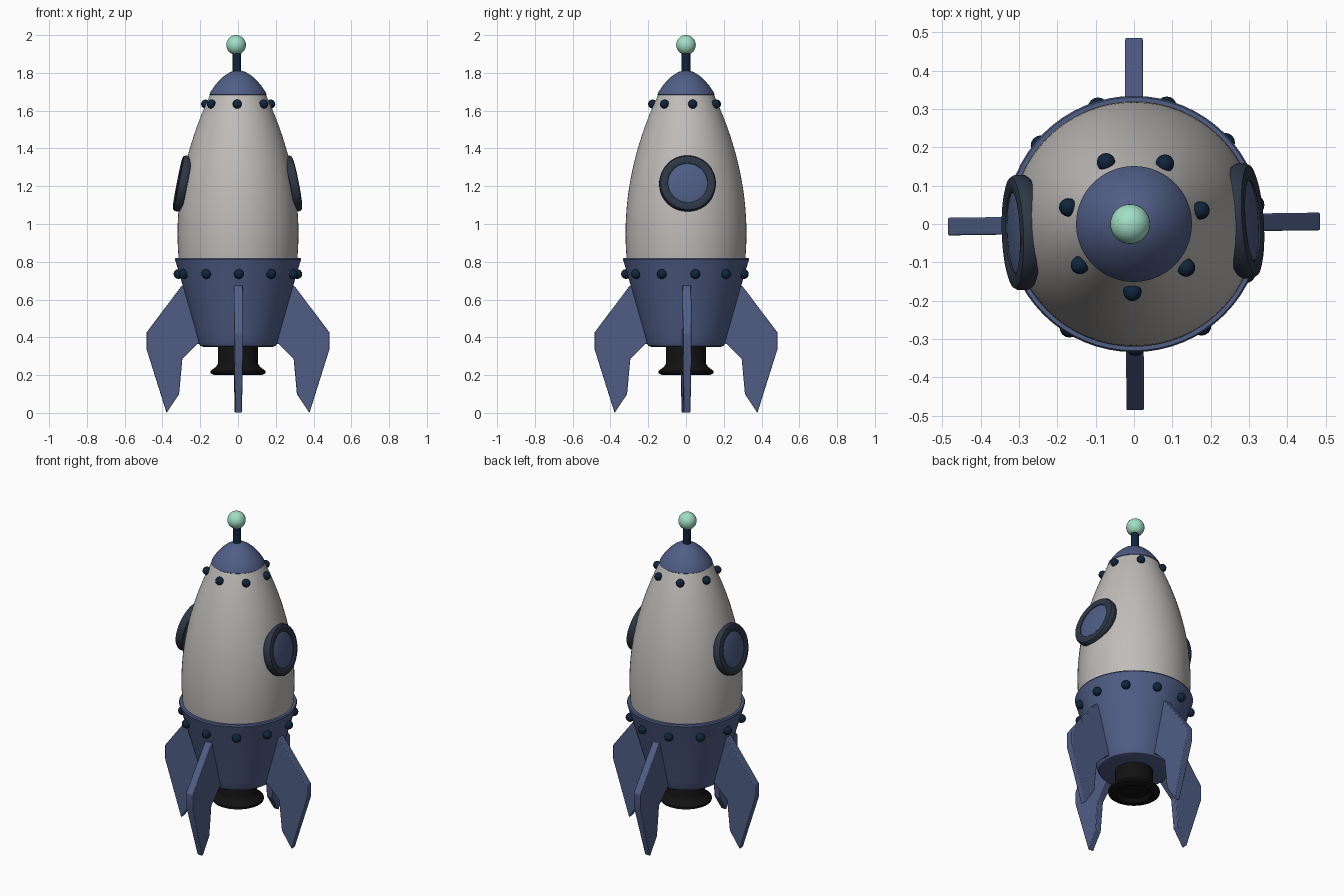
import bpy, bmesh, math
from mathutils import Vector, Matrix

if "Cube" in bpy.data.objects:
    bpy.data.objects.remove(bpy.data.objects["Cube"])


def material(name, rgb):
    m = bpy.data.materials.new(name)
    m.use_nodes = True
    m.diffuse_color = (*rgb, 1)
    bsdf = next(n for n in m.node_tree.nodes if n.type == 'BSDF_PRINCIPLED')
    bsdf.inputs["Base Color"].default_value = (*rgb, 1)
    return m


GREY = material("hull grey", (0.52, 0.50, 0.48))
BLUE = material("dusty blue", (0.08, 0.112, 0.24))
NAVY = material("dark navy", (0.005, 0.018, 0.045))
SLATE = material("dark slate", (0.026, 0.038, 0.06))
BLACK = material("soot black", (0.006, 0.006, 0.006))
MINT = material("mint green", (0.36, 0.74, 0.56))


def finish(name, bm, mat, matrix=Matrix(), angle=35):
    bmesh.ops.remove_doubles(bm, verts=bm.verts, dist=0.00001)
    bmesh.ops.recalc_face_normals(bm, faces=bm.faces)
    mesh = bpy.data.meshes.new(name)
    bm.to_mesh(mesh)
    bm.free()
    mesh.materials.append(mat)
    ob = bpy.data.objects.new(name, mesh)
    bpy.context.collection.objects.link(ob)
    ob.matrix_world = matrix
    bpy.ops.object.select_all(action='DESELECT')
    ob.select_set(True)
    bpy.context.view_layer.objects.active = ob
    bpy.ops.object.shade_smooth_by_angle(angle=math.radians(angle))
    return ob


def lathe(name, profile, mat, matrix=Matrix(), closed=False, steps=64, angle=35):
    """Turn a list of (radius, height) points around the z axis."""
    bm = bmesh.new()
    verts = [bm.verts.new((r, 0, z)) for r, z in profile]
    edges = [bm.edges.new(pair) for pair in zip(verts, verts[1:])]
    if closed:
        edges.append(bm.edges.new((verts[-1], verts[0])))
    bmesh.ops.spin(bm, geom=verts + edges, cent=(0, 0, 0), axis=(0, 0, 1),
                   angle=math.tau, steps=steps)
    return finish(name, bm, mat, matrix, angle)


def sphere(name, centre, radius, mat, segments=24):
    bm = bmesh.new()
    bmesh.ops.create_uvsphere(bm, u_segments=segments, v_segments=segments // 2, radius=radius)
    return finish(name, bm, mat, Matrix.Translation(centre), 60)


def hull_radius(z):
    return 0.32 - 0.32 * (z - 0.95) ** 2


# Hull: parabolic taper towards the nose
heights = [0.79 + 0.9 * i / 24 for i in range(25)]
lathe("hull", [(hull_radius(z), z) for z in heights], GREY)

# Nose cap, aerial and its ball
lathe("nose_cap", [(0, 1.68), (0.146, 1.68), (0.151, 1.685), (0.147, 1.697), (0.125, 1.73),
                   (0.1, 1.76), (0.072, 1.785), (0.04, 1.805), (0.015, 1.812), (0, 1.813)], BLUE)
lathe("aerial", [(0, 1.79), (0.023, 1.79), (0.023, 1.92), (0, 1.92)], NAVY,
      Matrix.Translation((-0.006, 0, 0)), steps=24)
sphere("aerial_ball", (-0.01, 0, 1.948), 0.052, MINT, 32)

# Tail cup with a rolled rim
lathe("tail_cup", [(0, 0.35), (0.185, 0.35), (0.2, 0.355), (0.208, 0.37), (0.218, 0.41),
                   (0.29, 0.665), (0.312, 0.74), (0.33, 0.8), (0.334, 0.813),
                   (0.33, 0.821), (0.308, 0.821)], BLUE)

# Engine nozzle, slightly hollow underneath
lathe("engine_nozzle", [(0.107, 0.36), (0.107, 0.26), (0.115, 0.245), (0.146, 0.222),
                        (0.146, 0.21), (0.125, 0.2), (0.1, 0.2), (0.08, 0.22), (0, 0.22)], BLACK)

# Four swept fins
outline = [(0.26, 0.69), (0.3, 0.67), (0.485, 0.425), (0.485, 0.34), (0.378, 0),
           (0.312, 0.1), (0.295, 0.285), (0.215, 0.365), (0.18, 0.37)]
fins = [("left_fin", 0.8), ("back_fin", 90), ("right_fin", 180.8), ("front_fin", 270.4)]
for name, turn in fins:
    bm = bmesh.new()
    face = bm.faces.new([bm.verts.new((x, -0.023, z)) for x, z in outline])
    side = bmesh.ops.extrude_face_region(bm, geom=[face])["geom"]
    moved = [v for v in side if isinstance(v, bmesh.types.BMVert)]
    bmesh.ops.translate(bm, verts=moved, vec=(0, 0.046, 0))
    for v in bm.verts:          # thinner towards the foot
        v.co.y *= 0.8 + 0.2 * min(1, v.co.z / 0.34)
    fin = finish(name, bm, BLUE, Matrix.Rotation(math.radians(turn), 4, 'Z'), 20)
    bevel = fin.modifiers.new("soft_edges", 'BEVEL')
    bevel.width = 0.004
    bevel.segments = 2

# Side portholes: rounded frame and slightly domed glass
frame = [(0.103, -0.03), (0.143, -0.03), (0.15, -0.02), (0.15, 0.004), (0.144, 0.014),
         (0.132, 0.018), (0.115, 0.018), (0.105, 0.013)]
glass = [(0.108, 0.008), (0.09, 0.013), (0.06, 0.017), (0.03, 0.019), (0, 0.02)]
for side, yaw, reach in (("left", 4, 0.296), ("right", 182, 0.302)):
    a, tilt = math.radians(yaw), math.radians(11)
    out = Vector((math.cos(a), math.sin(a), 0))
    normal = out * math.cos(tilt) + Vector((0, 0, math.sin(tilt)))
    place = Matrix.Translation(out * reach + Vector((0, -0.012, 1.215)))
    place = place @ normal.to_track_quat('Z', 'Y').to_matrix().to_4x4()
    lathe(side + "_porthole_frame", frame, SLATE, place, closed=True)
    lathe(side + "_porthole_glass", glass, BLUE, place)


# Rings of rivets
def rivet_ring(name, count, start, radius, z, size):
    for i in range(count):
        a = math.radians(start) + math.tau * i / count
        sphere(f"{name}_{i + 1}", (radius * math.cos(a), radius * math.sin(a), z), size, NAVY, 16)


rivet_ring("upper_rivet", 7, 11.5, 0.177, 1.635, 0.024)
rivet_ring("lower_rivet", 11, 9, 0.318, 0.735, 0.026)
